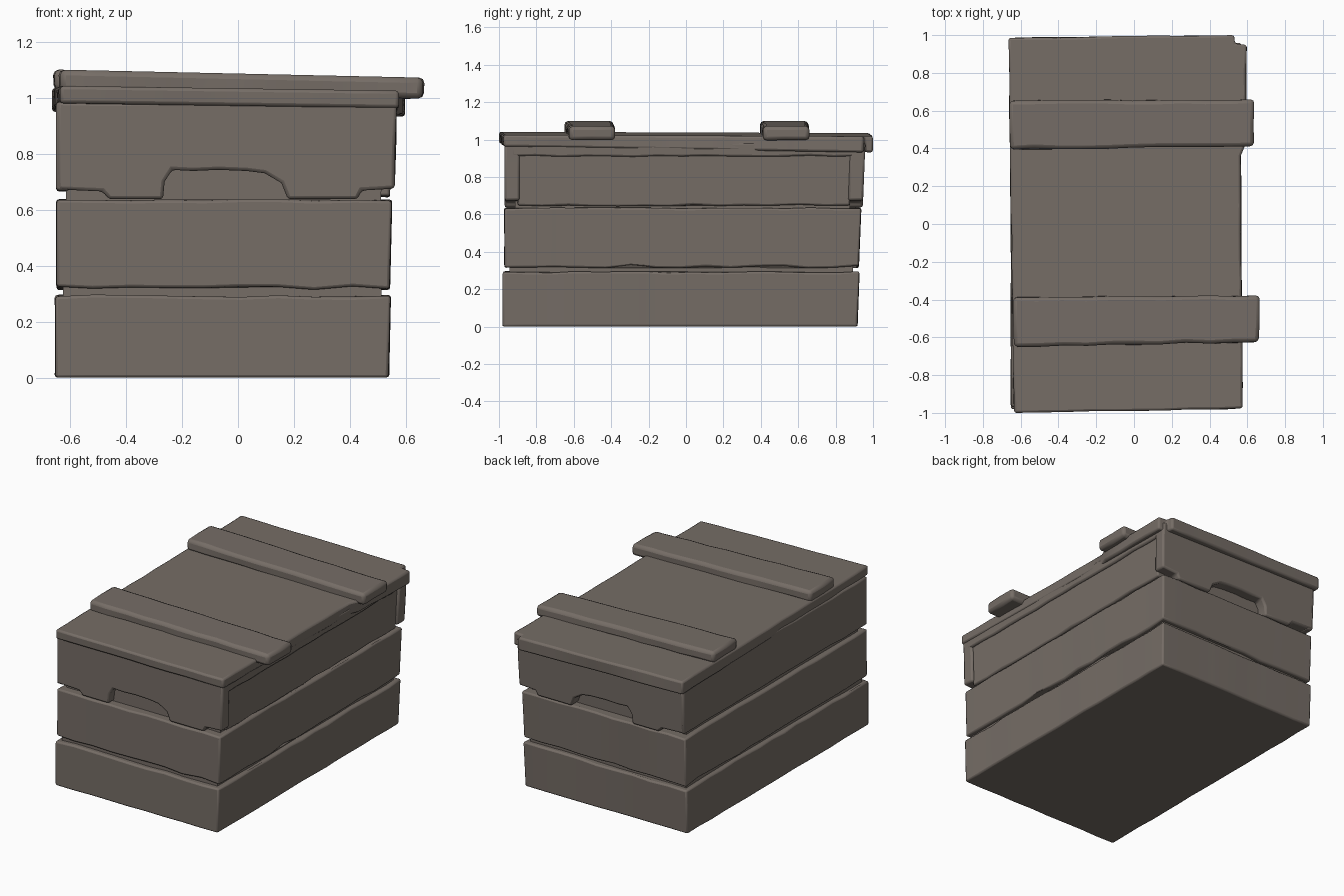
import bpy, bmesh, math, random
from mathutils import Vector

if "Cube" in bpy.data.objects:
    bpy.data.objects.remove(bpy.data.objects["Cube"])

random.seed(4)

wood = bpy.data.materials.new("weathered grey brown wood")
wood.diffuse_color = (0.18, 0.153, 0.133, 1)
wood.use_nodes = True
wood.node_tree.nodes["Principled BSDF"].inputs["Base Color"].default_value = wood.diffuse_color


def densify(points, step=0.13):
    """Split long outline edges so they can be worn slightly; flag true corners."""
    out = []
    for i, p in enumerate(points):
        a, b = Vector(p), Vector(points[(i + 1) % len(points)])
        n = max(1, round((b - a).length / step))
        out += [(a.lerp(b, k / n), k == 0) for k in range(n)]
    return out


def rect(a0, a1, b0, b1):
    return [(a0, b0), (a1, b0), (a1, b1), (a0, b1)]


def body_warp(v):
    # the crate leans outwards a little at its back and right side
    if v.y > 0.5:
        v.y += 0.04 * v.z
    if v.x > 0.4:
        v.x += 0.025 * v.z


def plank(name, outline, axis, w0, w1, warp=None, wear=0.004, rough=(0, 0), bevel=0.014):
    """Extrude an outline along an axis, with uneven worn edges."""
    bm = bmesh.new()
    pts = densify(outline)
    ends = []
    for w, r in ((w0, rough[0]), (w1, rough[1])):
        loop = []
        for p, corner in pts:
            j = 0 if corner else wear
            u = p.x + random.uniform(-j, j)
            v = p.y + random.uniform(-j, j)
            d = w + random.uniform(-r, r)
            co = Vector({"x": (d, u, v), "y": (u, d, v), "z": (u, v, d)}[axis])
            if warp:
                warp(co)
            loop.append(bm.verts.new(co))
        ends.append(loop)
    a, b = ends
    n = len(a)
    bm.faces.new(a)
    bm.faces.new(b[::-1])
    for i in range(n):
        k = (i + 1) % n
        bm.faces.new((a[k], a[i], b[i], b[k]))
    bmesh.ops.recalc_face_normals(bm, faces=bm.faces)
    mesh = bpy.data.meshes.new(name)
    bm.to_mesh(mesh)
    bm.free()
    mesh.materials.append(wood)
    obj = bpy.data.objects.new(name, mesh)
    bpy.context.collection.objects.link(obj)
    if bevel:
        mod = obj.modifiers.new("worn edge", "BEVEL")
        mod.width = bevel
        mod.segments = 2
        mod.limit_method = "ANGLE"
        mod.angle_limit = math.radians(40)
    bpy.ops.object.select_all(action="DESELECT")
    obj.select_set(True)
    bpy.context.view_layer.objects.active = obj
    bpy.ops.object.shade_smooth_by_angle(angle=math.radians(35))
    return obj


# lower two board courses and the recessed cores seen in the gaps
plank("bottom_boards", rect(-0.652, 0.537, -0.98, 0.915), "z", 0, 0.292,
      body_warp, 0.003, (0, 0.005), 0.01)
plank("middle_boards", rect(-0.648, 0.533, -0.97, 0.91), "z", 0.318, 0.634,
      body_warp, 0.003, (0.008, 0.003), 0.01)
plank("gap_core", rect(-0.625, 0.505, -0.945, 0.88), "z", 0.25, 0.60, body_warp, 0, (0, 0), 0)
plank("upper_core", rect(-0.615, 0.495, -0.915, 0.85), "z", 0.60, 0.96, body_warp, 0, (0, 0), 0)

# upper end boards: notched bottom corners and a rounded hand hole
end_outline = [
    (-0.645, 0.985), (-0.645, 0.672), (-0.485, 0.665), (-0.46, 0.637),
    (-0.268, 0.637), (-0.262, 0.70), (-0.235, 0.742), (-0.16, 0.738), (-0.07, 0.742),
    (0.03, 0.738), (0.095, 0.73), (0.155, 0.695), (0.178, 0.637),
    (0.41, 0.637), (0.425, 0.668), (0.543, 0.675), (0.543, 0.985)]
for name, y in (("front", -0.97), ("back", 0.84)):
    plank(name + "_upper_board", end_outline, "y", y, y + 0.08, body_warp, 0.003, (0, 0), 0.012)

# upper side boards: flush on the left, set back on the right
plank("left_upper_board", rect(-0.968, 0.918, 0.668, 0.985), "x", -0.65, -0.60,
      body_warp, 0.005, (0, 0), 0.012)
plank("right_upper_board", rect(-0.90, 0.85, 0.648, 0.93), "x", 0.47, 0.527,
      body_warp, 0.006, (0, 0), 0.01)
plank("right_top_rail", rect(-0.93, 0.88, 0.912, 0.985), "x", 0.47, 0.543,
      body_warp, 0.005, (0, 0), 0.01)


# lid: slightly askew, sagging to the right and towards the back
def lid_warp(v):
    v.z -= 0.014 * (v.x + 0.65) + 0.004 * (v.y + 1)
    if v.z < 1.0:
        v.z -= 0.012 * (v.y + 1)


lid_outline = [(-0.635, -1.0), (0.575, -0.975), (0.565, 0.36), (0.59, 0.42),
               (0.597, 0.948), (0.535, 0.955), (0.53, 1.0), (-0.665, 0.985)]
plank("lid", lid_outline, "z", 0.98, 1.042, lid_warp, 0.004, (0, 0), 0.012)


# two battens across the lid, overhanging on the right
def batten_warp(v):
    v.z -= 0.022 * (v.x + 0.65)


battens = {
    "front_batten": [(-0.635, -0.65), (0.66, -0.625), (0.665, -0.378), (-0.64, -0.388)],
    "back_batten": [(-0.655, 0.395), (0.635, 0.412), (0.637, 0.66), (-0.66, 0.652)],
}
for name, outline in battens.items():
    plank(name, outline, "z", 1.025, 1.10, batten_warp, 0.005, (0.003, 0), 0.02)
